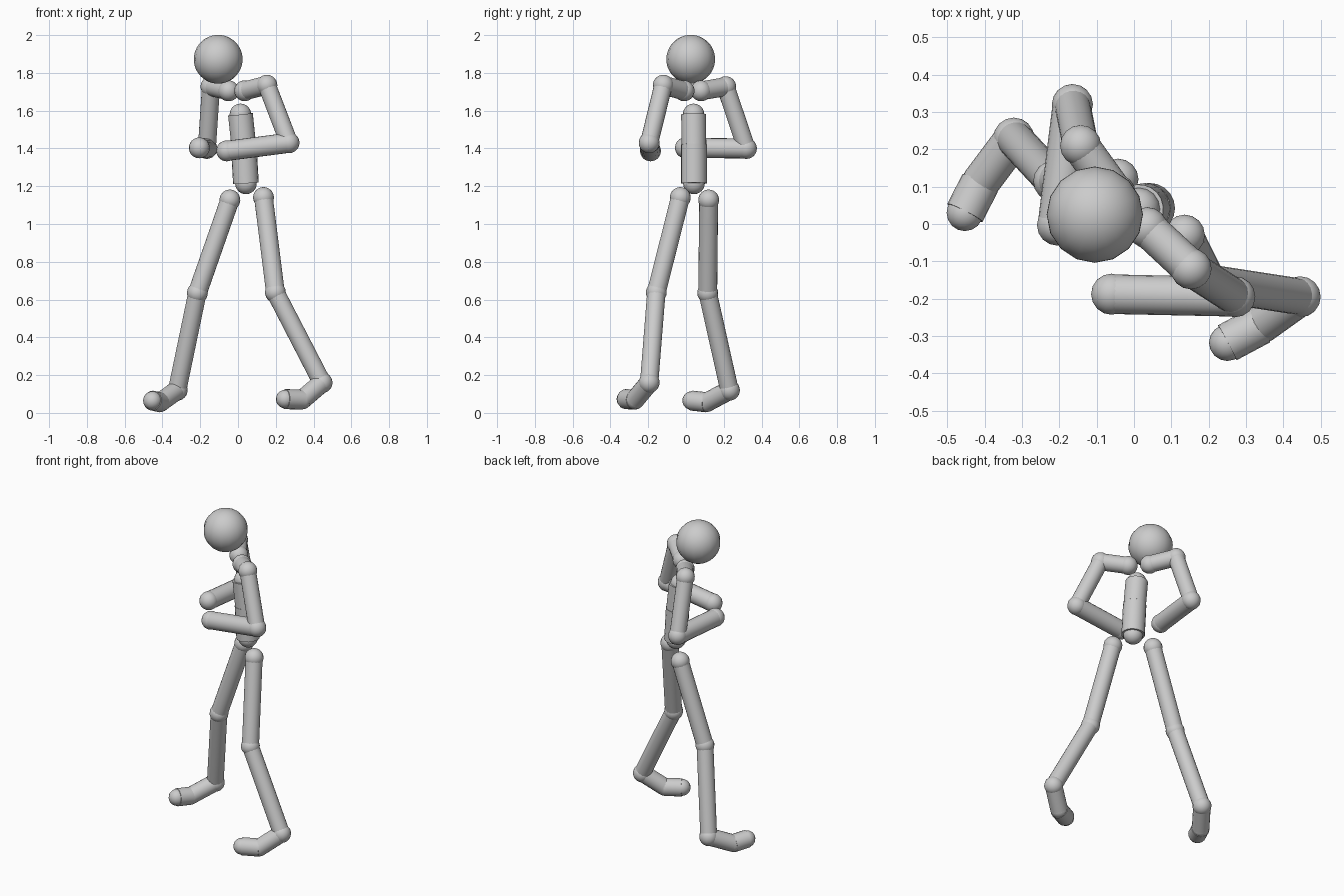
import bpy
from mathutils import Vector

cube = bpy.data.objects.get("Cube")
if cube:
    bpy.data.objects.remove(cube, do_unlink=True)

grey = bpy.data.materials.new("plain grey")
grey.use_nodes = True
colour = (0.6, 0.6, 0.6, 1)
grey.diffuse_color = colour
grey.node_tree.nodes["Principled BSDF"].inputs["Base Color"].default_value = colour


def finish(name):
    obj = bpy.context.object
    obj.name = name
    obj.data.materials.append(grey)
    bpy.ops.object.shade_smooth_by_angle()


def ball(name, centre, radius=0.055):
    bpy.ops.mesh.primitive_uv_sphere_add(
        segments=16, ring_count=24, radius=radius, location=centre)
    finish(name)


def rod(name, start, end, radius):
    start, end = Vector(start), Vector(end)
    axis = end - start
    bpy.ops.mesh.primitive_cylinder_add(
        vertices=20, radius=radius, depth=axis.length,
        location=(start + end) / 2,
        rotation=axis.to_track_quat("Z", "Y").to_euler())
    finish(name)


def chain(side, joints, rods):
    """Balls at the named joints, rods between neighbours."""
    for name, centre, radius in joints:
        ball(f"{side}_{name}", centre, radius)
    for (name, radius), a, b in zip(rods, joints, joints[1:]):
        rod(f"{side}_{name}", a[1], b[1], radius)


# Head
ball("head", (-0.105, 0.025, 1.872), 0.129)

# Spine
chain("torso", [("pelvis", (0.042, 0.042, 1.215), 0.057),
                ("waist", (0.03, 0.042, 1.42), 0.066),
                ("chest", (0.013, 0.04, 1.58), 0.057)],
      [("lower_spine", 0.068), ("upper_spine", 0.066)])

# Arms: collar, shoulder, elbow, hand
arm_names = ("collar_joint", "shoulder", "elbow", "hand")
arms = {
    "left": [(0.035, -0.01, 1.705), (0.153, -0.12, 1.735),
             (0.27, -0.195, 1.43), (-0.06, -0.188, 1.387)],
    "right": [(-0.05, 0.08, 1.705), (-0.143, 0.21, 1.727),
              (-0.165, 0.32, 1.40), (-0.205, -0.003, 1.403)],
}
for side, points in arms.items():
    chain(side, [(n, p, 0.055) for n, p in zip(arm_names, points)],
          [("collar", 0.05), ("upper_arm", 0.048), ("forearm", 0.053)])

# Legs: hip, knee, ankle, ball of foot, toe
leg_names = ("hip", "knee", "ankle", "foot_ball", "toe")
leg_radii = (0.055, 0.055, 0.055, 0.051, 0.049)
legs = {
    "left": [(0.135, -0.03, 1.14), (0.198, -0.157, 0.638),
             (0.445, -0.195, 0.16), (0.34, -0.27, 0.07), (0.25, -0.318, 0.073)],
    "right": [(-0.043, 0.12, 1.127), (-0.215, 0.115, 0.635),
              (-0.322, 0.23, 0.12), (-0.412, 0.11, 0.056), (-0.453, 0.03, 0.065)],
}
for side, points in legs.items():
    chain(side, list(zip(leg_names, points, leg_radii)),
          [("thigh", 0.05), ("shin", 0.049), ("foot", 0.051), ("toes", 0.053)])
